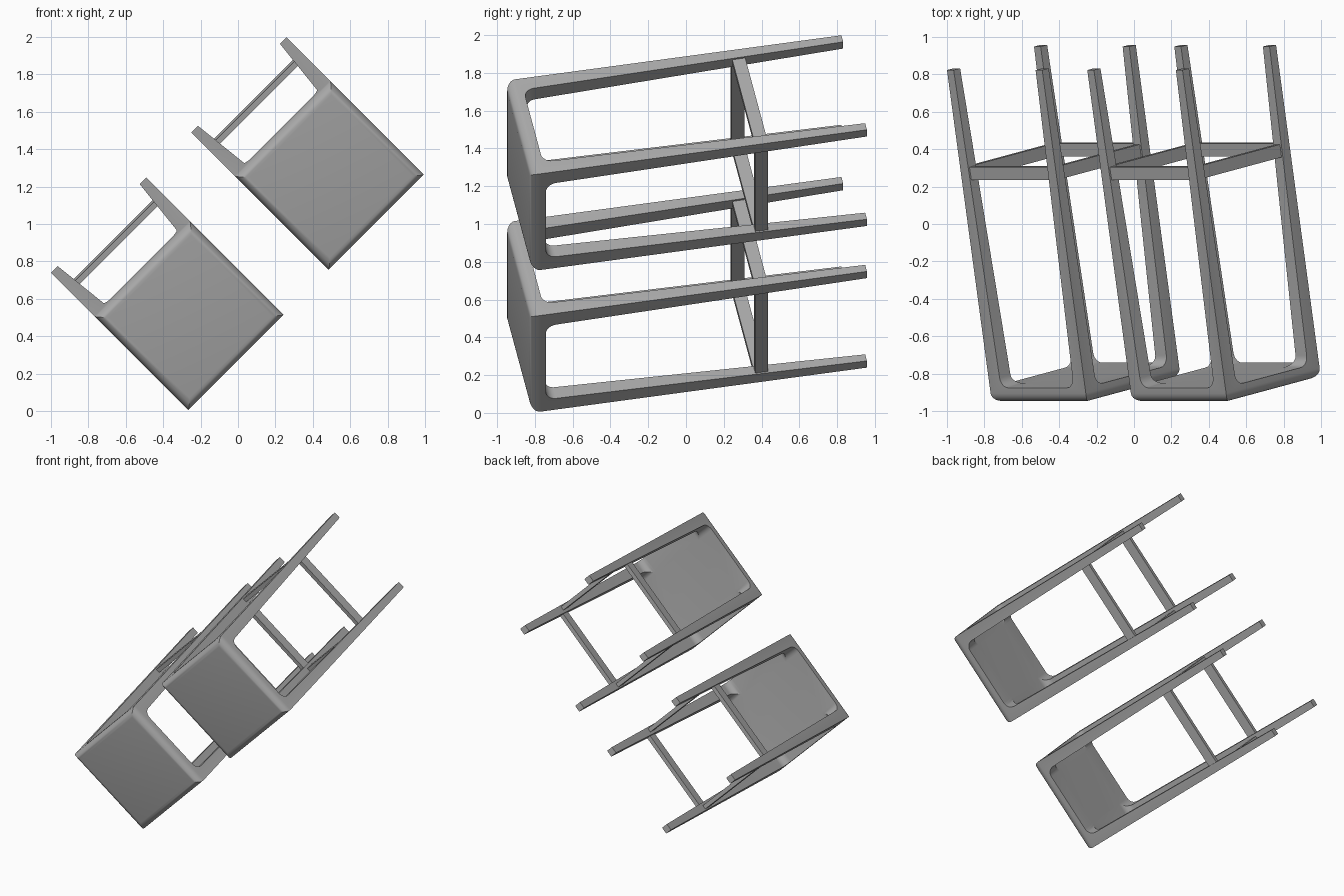
import bpy, bmesh, math
from mathutils import Matrix, Vector

cube = bpy.data.objects.get("Cube")
if cube:
    bpy.data.objects.remove(cube, do_unlink=True)

SIDE, LENGTH = 0.72, 1.81          # seat width, overall stool height
SEAT, LEG_TOP, LEG_END = 0.08, 0.085, 0.05
HALF = SIDE / 2
TILT = math.radians(10.8)

grey = bpy.data.materials.new("warm_grey")
grey.use_nodes = True
COLOUR = (0.4, 0.4, 0.4, 1)
grey.diffuse_color = COLOUR
grey.node_tree.nodes["Principled BSDF"].inputs["Base Color"].default_value = COLOUR


def make_object(name, bm):
    bmesh.ops.recalc_face_normals(bm, faces=bm.faces)
    mesh = bpy.data.meshes.new(name)
    bm.to_mesh(mesh)
    bm.free()
    mesh.materials.append(grey)
    obj = bpy.data.objects.new(name, mesh)
    bpy.context.collection.objects.link(obj)
    return obj


def add_box(bm, low, high):
    low, high = Vector(low), Vector(high)
    matrix = Matrix.Translation((low + high) / 2) @ Matrix.Diagonal((*(high - low), 1))
    return bmesh.ops.create_cube(bm, size=1, matrix=matrix)["verts"]


def tunnel(name, turn):
    """Tapered opening between two legs, with rounded corners under the seat."""
    bm = bmesh.new()
    verts = add_box(bm, (-1, -1, SEAT), (1, 1, LENGTH + 0.1))
    for v in verts:
        inset = LEG_TOP if v.co.z < 1 else LEG_END - 0.002
        v.co.x = math.copysign(HALF - inset, v.co.x)
    corners = [e for e in bm.edges if all(v.co.z < 1 for v in e.verts)
               and abs(e.verts[0].co.x - e.verts[1].co.x) < 0.01]
    bmesh.ops.bevel(bm, geom=corners, offset=0.055, segments=6, profile=0.5, affect='EDGES')
    bm.transform(Matrix.Rotation(turn, 4, 'Z'))
    return make_object(name, bm)


def build_frame():
    """Seat and four legs carved from one block with a rounded seat rim."""
    bm = bmesh.new()
    add_box(bm, (-HALF, -HALF, 0), (HALF, HALF, LENGTH))
    rim = [e for e in bm.edges if all(v.co.z < 0.01 for v in e.verts)]
    bmesh.ops.bevel(bm, geom=rim, offset=0.05, segments=6, profile=0.5, affect='EDGES')
    frame = make_object("seat_and_legs", bm)
    cutters = [tunnel("opening_cutter", t) for t in (0, math.pi / 2)]
    for cutter in cutters:
        cutter.hide_render = True
        cut = frame.modifiers.new("opening", 'BOOLEAN')
        cut.operation, cut.solver, cut.object = 'DIFFERENCE', 'EXACT', cutter
    graph = bpy.context.evaluated_depsgraph_get()
    mesh = bpy.data.meshes.new_from_object(frame.evaluated_get(graph))
    for obj in cutters + [frame]:
        bpy.data.objects.remove(obj, do_unlink=True)
    return mesh


def build_stretchers():
    """Four flat rails joining the legs near their feet."""
    bm = bmesh.new()
    for i in range(4):
        verts = add_box(bm, (-HALF + 0.03, -HALF + 0.01, 1.21),
                        (HALF - 0.03, -HALF + 0.04, 1.28))
        bmesh.ops.rotate(bm, verts=verts, matrix=Matrix.Rotation(i * math.pi / 2, 3, 'Z'))
    rails = make_object("stretchers", bm)
    mesh = rails.data
    bpy.data.objects.remove(rails, do_unlink=True)
    return mesh


# Stool axes: two seat edges and the leg direction
k, s, c = math.sqrt(0.5), math.sin(TILT), math.cos(TILT)
u, v, w = Vector((k, 0, k)), Vector((k * c, s, -k * c)), Vector((-k * s, c, k * s))
corner = Vector((-0.76, -0.955, 0.5))
origin = corner + (u + v) * HALF
turn = Matrix((u, v, w)).transposed().to_4x4()

# Two identical stools, laid on their sides one above the other
parts = {"seat_and_legs": build_frame(), "stretchers": build_stretchers()}
objects = []
for label, shift in (("lower", 0), ("upper", 0.75)):
    place = Matrix.Translation(origin + Vector((shift, 0, shift))) @ turn
    for part, mesh in parts.items():
        copy = mesh.copy()
        copy.transform(place)
        obj = bpy.data.objects.new(label + "_stool_" + part, copy)
        bpy.context.collection.objects.link(obj)
        objects.append(obj)

bpy.ops.object.select_all(action='DESELECT')
for obj in objects:
    obj.select_set(True)
bpy.context.view_layer.objects.active = objects[0]
bpy.ops.object.shade_smooth_by_angle(angle=math.radians(30))
